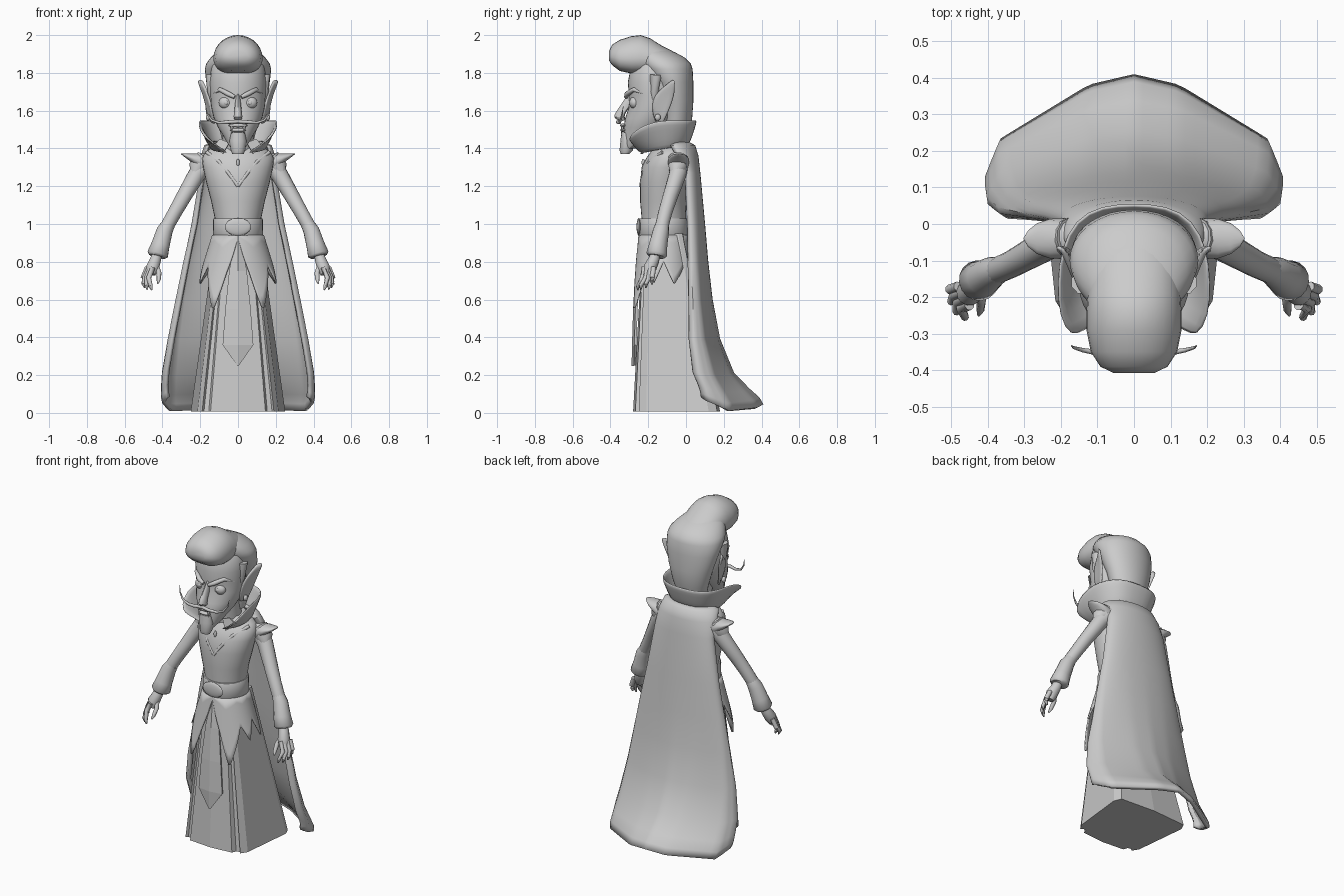
import bpy, bmesh, math
from mathutils import Vector

grey = bpy.data.materials.new("plain grey")
grey.diffuse_color = (0.6, 0.6, 0.6, 1)


def finish(name, bm, smooth=True, thick=0, subdiv=0):
    bmesh.ops.recalc_face_normals(bm, faces=bm.faces)
    me = bpy.data.meshes.new(name)
    bm.to_mesh(me)
    bm.free()
    me.materials.append(grey)
    ob = bpy.data.objects.new(name, me)
    bpy.context.collection.objects.link(ob)
    if thick:
        m = ob.modifiers.new("thickness", 'SOLIDIFY')
        m.thickness, m.offset = thick, 0
    if subdiv:
        m = ob.modifiers.new("rounding", 'SUBSURF')
        m.levels = m.render_levels = subdiv
    if smooth:
        bpy.ops.object.select_all(action='DESELECT')
        ob.select_set(True)
        bpy.context.view_layer.objects.active = ob
        bpy.ops.object.shade_smooth_by_angle(angle=math.radians(50))
    return ob


def skin(name, rows, closed=True, **kw):
    """Join rows of points into a surface."""
    bm = bmesh.new()
    vs = [[bm.verts.new(p) for p in r] for r in rows]
    n = len(rows[0])
    for a, b in zip(vs, vs[1:]):
        for i in range(n if closed else n - 1):
            j = (i + 1) % n
            bm.faces.new((a[i], a[j], b[j], b[i]))
    if closed:
        bm.faces.new(vs[0])
        bm.faces.new(vs[-1])
    return finish(name, bm, **kw)


def ring(n):
    return [(math.sin(2 * math.pi * i / n), -math.cos(2 * math.pi * i / n)) for i in range(n)]


def loft(name, secs, n=24, **kw):
    """Ellipse sections: height, half width, front y, back y."""
    rows = [[(rx * s, (yf + yb) / 2 + (yb - yf) / 2 * c, z) for s, c in ring(n)]
            for z, rx, yf, yb in secs]
    return skin(name, rows, **kw)


def tube(name, pts, radii, n=12, **kw):
    pts = [Vector(p) for p in pts]
    rows = []
    for i, p in enumerate(pts):
        d = pts[min(i + 1, len(pts) - 1)] - pts[max(i - 1, 0)]
        q = d.to_track_quat('Z', 'Y')
        rows.append([p + q @ Vector((s * radii[i], c * radii[i], 0)) for s, c in ring(n)])
    return skin(name, rows, **kw)


def ball(name, loc, size):
    bm = bmesh.new()
    bmesh.ops.create_uvsphere(bm, u_segments=20, v_segments=12, radius=1)
    for v in bm.verts:
        v.co = Vector([c * s + l for c, s, l in zip(v.co, size, loc)])
    return finish(name, bm)


def plate(name, pts, thick=0.01):
    bm = bmesh.new()
    bm.faces.new([bm.verts.new(p) for p in pts])
    return finish(name, bm, smooth=False, thick=thick)


def mirrored(pts, side):
    return [(side * x, y, z) for x, y, z in pts]


def interp(keys, t):
    """Linear interpolation through (position, value) keys."""
    for (a, p), (b, q) in zip(keys, keys[1:]):
        if t <= b:
            return p + (q - p) * (t - a) / (b - a)
    return keys[-1][1]


# Pleated skirt, flat faced
half = [(0, -.28), (.145, -.268), (.155, -.24), (.18, -.235), (.19, -.25), (.215, -.21),
        (.25, .12), (.23, .165), (0, .18)]
hem = half + [(-x, y) for x, y in half[-2:0:-1]]
skin("skirt", [[(x, y, .008) for x, y in hem],
               [(x * .47, -.12 + (y + .05) * .47, .95) for x, y in hem]], smooth=False)

# Pointed jacket tails around the hips
zig = [(0, .93), (18, .74), (31, .54), (58, .78), (72, .69), (90, .8), (110, .68), (140, .8), (180, .7)]
rows = []
for k in range(7):
    row = []
    for deg in range(-180, 181, 3):
        z = .94 + (interp(zig, abs(deg)) - .94) * k / 6
        t, a = .94 - z, math.radians(deg)
        row.append(((.134 + .31 * t) * math.sin(a), -.118 - (.127 + .14 * t) * math.cos(a), z))
    rows.append(row)
skin("jacket_tails", rows, closed=False, thick=.008)

# Long front panel with a centre fold
rows = [[(-w, y + .012, z), (0, y, z), (w, y + .012, z)]
        for z, w, y in [(.94, .012, -.246), (.75, .045, -.262), (.55, .066, -.274),
                        (.36, .08, -.28), (.25, .002, -.282)]]
skin("front_panel", rows, closed=False, thick=.012, smooth=False)

# Torso, belt and buckle
loft("torso", [(.93, .12, -.235, 0), (1.03, .123, -.235, 0), (1.12, .142, -.243, 0),
               (1.22, .168, -.243, .01), (1.3, .185, -.235, .02), (1.35, .19, -.21, .02),
               (1.385, .17, -.185, .01), (1.42, .1, -.16, 0)], n=32)
loft("belt", [(.935, .13, -.247, .008), (.94, .133, -.25, .01), (1.025, .131, -.248, .01),
              (1.03, .128, -.245, .008)], n=32)
ball("buckle", (0, -.25, .985), (.07, .012, .046))
tube("neck", [(0, -.1, 1.36), (0, -.13, 1.56)], [.085, .08])
ball("pendant", (0, -.226, 1.325), (.009, .009, .02))

# Cape: wraps round the back and flares into a cornered hem
fx = [(0, 0), (.27, .3), (.7, .9), (.87, 1), (1, .93)]
fy = [(0, 1), (.27, .9), (.7, .38), (.87, 0), (1, -.12)]
fz = [(0, .03), (.27, .015), (.7, 0), (.87, .05), (1, .075)]
rows = []
for z, w, yb, ye in [(1.43, .12, .0, -.05), (1.41, .17, .04, -.06), (1.36, .185, .055, -.03),
                     (1.27, .19, .065, .01), (1.0, .235, .09, .025), (.8, .28, .107, .03),
                     (.6, .322, .13, .035), (.39, .365, .17, .04), (.2, .397, .245, .065),
                     (.1, .402, .33, .1), (.05, .402, .38, .115), (.01, .396, .4, .12)]:
    row = []
    for i in range(41):
        s = i / 20 - 1
        u, a = abs(s), s * math.radians(112)
        c = math.cos(a)
        k = min(1, max(0, (1.0 - z) / .75))
        ex, ey = abs(math.sin(a)), c if c > 0 else c * .4
        x = ex + (interp(fx, u) - ex) * k
        y = ey + (interp(fy, u) - ey) * k
        lift = interp(fz, u) * max(0, 1 - (z - .01) / .25)
        row.append((math.copysign(w * x, s), ye + (yb - ye) * y, z + lift))
    rows.append(row)
skin("cape", rows, closed=False, thick=.022)

# Tall collar, open and flared at the front
top = [(0, .054, 1.55), (.09, .049, 1.55), (.16, .012, 1.55), (.2, -.07, 1.55),
       (.208, -.16, 1.548), (.207, -.255, 1.51), (.172, -.312, 1.455)]
low = [(0, .01, 1.42), (.07, .005, 1.42), (.115, -.03, 1.41), (.14, -.08, 1.4),
       (.14, -.14, 1.39), (.11, -.2, 1.38), (.035, -.24, 1.37)]
rows = []
for t in (0, .35, .7, 1):
    h = [tuple(b + (a - b) * (t ** .85 if k < 2 else t) for k, (a, b) in enumerate(zip(p, q)))
         for p, q in zip(top, low)]
    rows.append(mirrored(h[:0:-1], -1) + h)
skin("collar", rows, closed=False, thick=.014, subdiv=1)

# Head, nose, mouth and goatee
loft("head", [(1.40, .035, -.335, -.26), (1.43, .058, -.335, -.2), (1.47, .08, -.328, -.15),
              (1.51, .105, -.33, -.1), (1.56, .128, -.322, -.06), (1.62, .142, -.302, -.04),
              (1.68, .147, -.302, -.03), (1.75, .15, -.308, -.03), (1.84, .14, -.29, -.03),
              (1.89, .1, -.26, -.06)], n=32)
skin("nose", [[(-w, y + .06, z), (-w * .6, y + .01, z), (0, y, z), (w * .6, y + .01, z), (w, y + .06, z)]
              for z, w, y in [(1.7, .014, -.305), (1.65, .018, -.335), (1.6, .026, -.37),
                              (1.565, .034, -.392), (1.545, .022, -.36)]], subdiv=1)
loft("goatee", [(1.37, .03, -.345, -.3), (1.39, .038, -.352, -.28), (1.44, .045, -.347, -.28),
                (1.485, .036, -.342, -.3)], n=12)
ball("lower_lip", (0, -.332, 1.497), (.042, .016, .01))
ball("upper_lip", (0, -.333, 1.522), (.052, .016, .01))

# Hair cap and swept quiff with a flat underside
loft("hair", [(1.45, .085, -.12, -.005), (1.55, .112, -.13, .032), (1.65, .142, -.14, .039),
              (1.75, .168, -.18, .039), (1.82, .176, -.235, .035), (1.85, .168, -.26, .025),
              (1.88, .145, -.275, -.005), (1.91, .115, -.28, -.06), (1.94, .05, -.26, -.14)], n=32)
rows = [[(rx * (math.copysign(abs(s) ** .6, s) if c > 0 else s), y,
          (z0 * .6 + z1 * .4) - ((z1 - z0) * (.4 if c > 0 else .6)) * c) for s, c in ring(28)]
        for y, rx, z0, z1 in [(-.408, .055, 1.865, 1.915), (-.39, .092, 1.84, 1.95),
                              (-.35, .118, 1.81, 1.975), (-.29, .13, 1.797, 1.994),
                              (-.24, .13, 1.795, 2.0), (-.19, .127, 1.8, 1.983),
                              (-.13, .122, 1.8, 1.945), (-.07, .12, 1.78, 1.915),
                              (-.02, .11, 1.75, 1.885), (.015, .085, 1.72, 1.85)]]
skin("quiff", rows)

for side, tag in ((1, "left"), (-1, "right")):
    def limb(name, pts, radii, **kw):
        return tube(f"{tag}_{name}", mirrored(pts, side), radii, **kw)

    # Eyes, brows, moustache, fangs and sideburns
    ball(f"{tag}_eye", (side * .066, -.272, 1.642), (.036, .028, .032))
    ball(f"{tag}_pupil", (side * .064, -.296, 1.642), (.012, .006, .012))
    limb("brow", [(.018, -.318, 1.672), (.05, -.312, 1.688), (.095, -.275, 1.712), (.13, -.225, 1.69)],
         [.01, .014, .012, .003])
    limb("moustache", [(0, -.355, 1.543), (.05, -.362, 1.54), (.1, -.352, 1.536), (.14, -.345, 1.55),
                       (.165, -.338, 1.585), (.172, -.332, 1.625)], [.01, .01, .008, .006, .004, .001], n=8)
    limb("fang", [(.032, -.335, 1.52), (.032, -.342, 1.48)], [.009, .001], n=8)
    limb("sideburn", [(.14, -.16, 1.79), (.138, -.165, 1.7), (.13, -.17, 1.62)], [.033, .025, .004], n=8)

    # Pointed cupped ear and a round earring
    ear = [mirrored([(x - .012, y - w, z), (x - .008, y, z), (x + .014, y + w, z)], side)
           for z, x, y, w in [(1.53, .13, -.14, .016), (1.57, .143, -.14, .036), (1.63, .157, -.13, .054),
                              (1.68, .17, -.115, .054), (1.72, .185, -.093, .036), (1.765, .205, -.066, .004)]]
    skin(f"{tag}_ear", ear, closed=False, thick=.018, subdiv=1)
    ball(f"{tag}_earring", (side * .158, -.15, 1.565), (.012, .016, .018))

    # Shirt collar points and jacket neckline
    plate(f"{tag}_shirt_point", mirrored([(.045, -.215, 1.43), (.095, -.22, 1.45), (.13, -.2, 1.41),
                                          (.08, -.235, 1.37)], side), .012)
    limb("neckline", [(.165, -.125, 1.38), (.1, -.196, 1.33), (.05, -.228, 1.27), (0, -.238, 1.2)],
         [.01] * 4, n=8)

    # Broad flattened shoulder cap with a second point folded down the arm
    rows = [[(side * x, -.04 + ry * s, zc + rz * c) for s, c in ring(16)]
            for x, zc, ry, rz in [(.15, 1.325, .045, .06), (.19, 1.325, .056, .05), (.23, 1.343, .054, .03),
                                  (.265, 1.357, .042, .016), (.29, 1.367, .022, .007), (.302, 1.371, .002, .001)]]
    skin(f"{tag}_shoulder_cap", rows)
    limb("lower_spike", [(.17, -.04, 1.34), (.215, -.045, 1.295), (.245, -.075, 1.23)], [.058, .05, .004])

    # Arm, cuff and hand
    limb("arm", [(.165, -.035, 1.33), (.22, -.045, 1.26), (.29, -.085, 1.14), (.335, -.11, 1.06),
                 (.38, -.13, .98), (.425, -.16, .84)], [.055, .046, .04, .037, .036, .032], n=16)
    limb("cuff", [(.368, -.125, 1.0), (.388, -.132, .965), (.41, -.147, .89), (.425, -.155, .84),
                  (.428, -.157, .828)], [.036, .043, .049, .056, .045], n=16)
    limb("palm", [(.425, -.16, .85), (.437, -.17, .81), (.452, -.19, .77), (.46, -.2, .735)],
         [.026, .03, .035, .024])
    for f, (x, y, z) in enumerate([(.462, -.255, .65), (.485, -.24, .652), (.5, -.212, .662),
                                   (.5, -.18, .68)]):
        kx, ky = .455 + .01 * f, -.222 + .017 * f
        limb(f"finger_{f + 1}", [(kx - .005, ky, .77), (kx + .018, ky - .008, .715), (x, y, z + .02), (x - .006, y, z)],
             [.014, .014, .011, .004], n=8)
    limb("thumb", [(.435, -.18, .79), (.418, -.21, .74), (.42, -.235, .705), (.425, -.25, .685)],
         [.014, .014, .011, .004], n=8)
